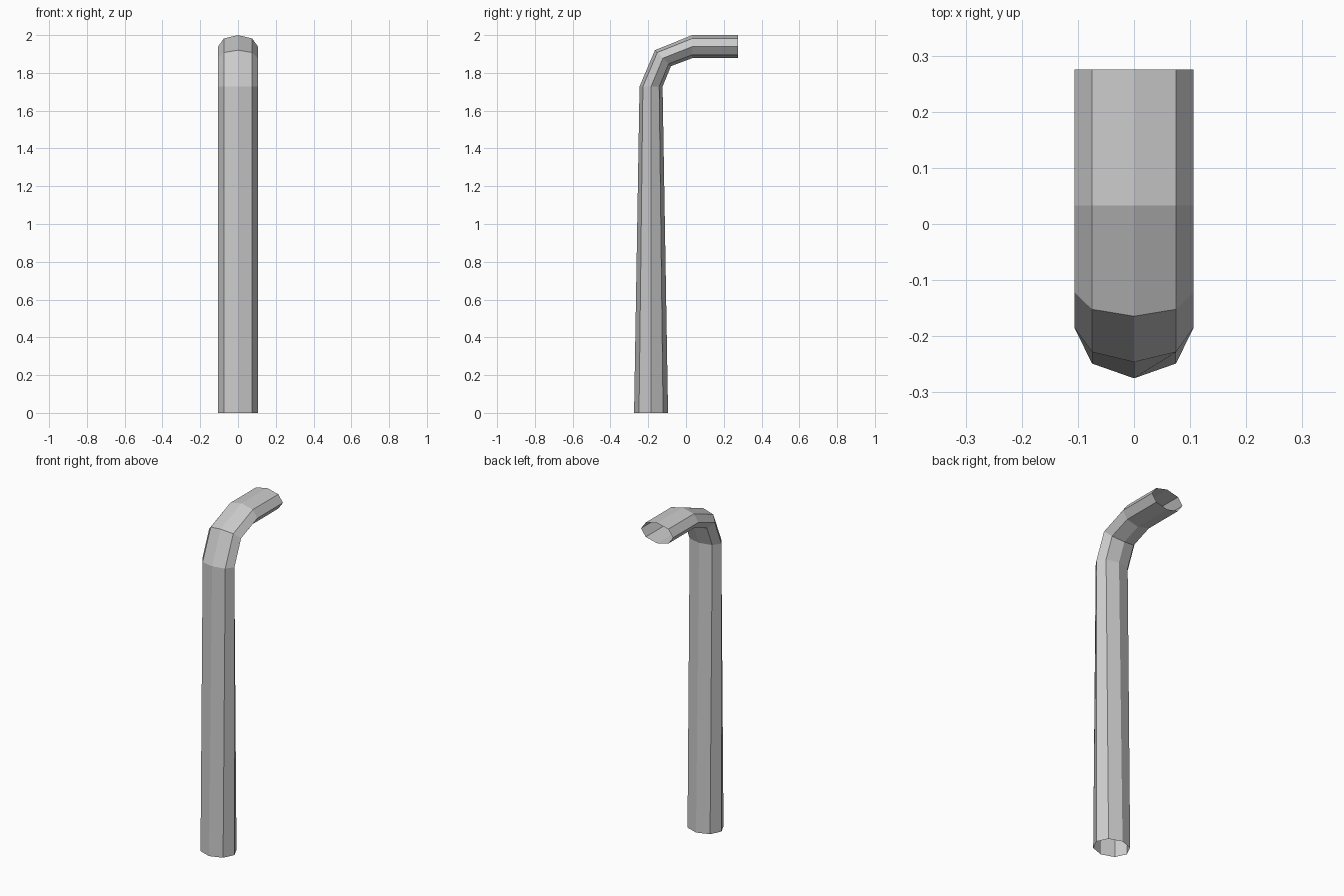
import bpy, bmesh
from math import sin, cos, pi, radians

if "Cube" in bpy.data.objects:
    bpy.data.objects.remove(bpy.data.objects["Cube"])

SIDES = 8
HALF_WIDTH = 0.106
# pipe path: centre y, centre z, in-plane radius, tilt of the ring (0 = level, 90 = upright)
RINGS = [
    (-0.185, 0.0, 0.09, 0),
    (-0.185, 1.728, 0.061, 0),
    (-0.122, 1.878, 0.06, 45),
    (0.033, 1.939, 0.061, 90),
    (0.275, 1.939, 0.061, 90),
]

# bent octagonal pipe, open at both ends
bm = bmesh.new()
loops = []
for y, z, r, tilt in RINGS:
    t = radians(tilt)
    loop = []
    for i in range(SIDES):
        a = 2 * pi * i / SIDES
        d = r * cos(a)
        loop.append(bm.verts.new((HALF_WIDTH * sin(a), y - d * cos(t), z + d * sin(t))))
    loops.append(loop)
for low, high in zip(loops, loops[1:]):
    for i in range(SIDES):
        j = (i + 1) % SIDES
        bm.faces.new((low[i], low[j], high[j], high[i]))
bm.normal_update()

mesh = bpy.data.meshes.new("bent_pipe")
bm.to_mesh(mesh)
bm.free()
pipe = bpy.data.objects.new("bent_pipe", mesh)
bpy.context.collection.objects.link(pipe)
